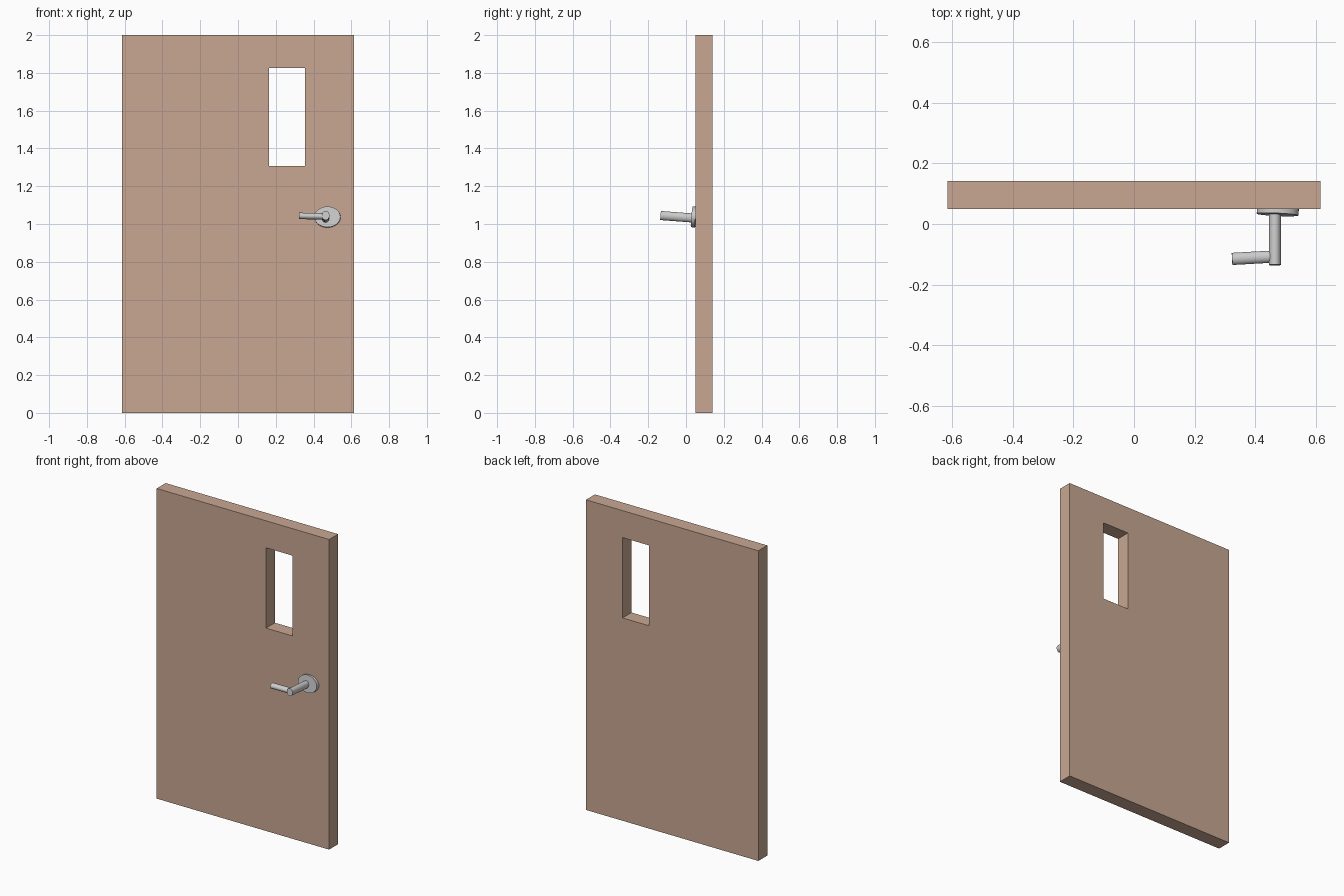
import bpy, math
from mathutils import Vector, Matrix

if "Cube" in bpy.data.objects:
    bpy.data.objects.remove(bpy.data.objects["Cube"])


def finish(ob, name, color=None):
    ob.name = name
    if color:
        mat = bpy.data.materials.new(name + "_colour")
        mat.diffuse_color = color
        mat.use_nodes = True
        mat.node_tree.nodes["Principled BSDF"].inputs["Base Color"].default_value = mat.diffuse_color
        ob.data.materials.append(mat)
    return ob


def box(name, lo, hi):
    lo, hi = Vector(lo), Vector(hi)
    bpy.ops.mesh.primitive_cube_add(size=1)
    ob = bpy.context.object
    ob.data.transform(Matrix.Translation((lo + hi) / 2) @ Matrix.Diagonal((*(hi - lo), 1)))
    return finish(ob, name)


def rod(name, a, b, r1, r2):
    """Elliptical cylinder from a to b; r2 is the radius closest to vertical."""
    a, b = Vector(a), Vector(b)
    axis = (b - a).normalized()
    side = Vector((0, 0, 1)).cross(axis).normalized()
    up = axis.cross(side)
    basis = Matrix((side * r1, up * r2, b - a)).transposed().to_4x4()
    bpy.ops.mesh.primitive_cylinder_add(vertices=32, radius=1, depth=1)
    ob = bpy.context.object
    ob.data.transform(Matrix.Translation((a + b) / 2) @ basis)
    bpy.ops.object.shade_smooth_by_angle(angle=math.radians(35))
    return finish(ob, name)


# Door slab with a through-cut window
door = box("door_panel", (-0.615, 0.05, 0), (0.615, 0.141, 2))
finish(door, "door_panel", (0.58, 0.39, 0.29, 1))
cutter = box("window_cutter", (0.165, -0.1, 1.308), (0.354, 0.3, 1.826))
mod = door.modifiers.new("window", 'BOOLEAN')
mod.object = cutter
mod.operation = 'DIFFERENCE'
mod.solver = 'EXACT'
bpy.context.view_layer.objects.active = door
bpy.ops.object.modifier_apply(modifier=mod.name)
bpy.data.objects.remove(cutter)

# Handle: oval backplate, spindle and lever, all slightly tilted
rod("handle_backplate", (0.474, 0.053, 1.036), (0.473, 0.031, 1.038), 0.069, 0.055)
rod("handle_spindle", (0.464, 0.045, 1.031), (0.464, -0.135, 1.045), 0.02, 0.024)
rod("handle_lever", (0.464, -0.107, 1.04), (0.323, -0.115, 1.043), 0.02, 0.017)
